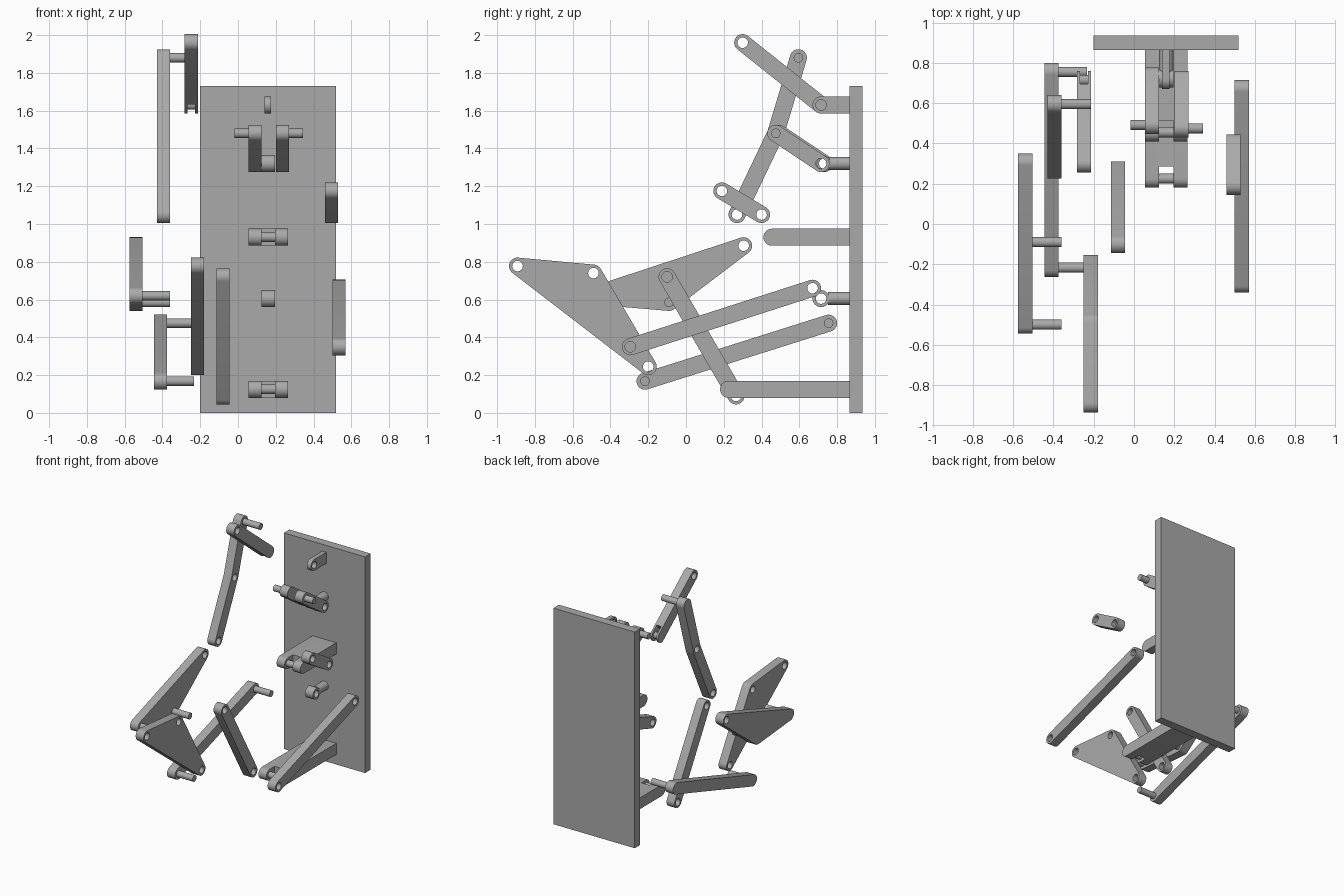
import bpy, bmesh
from math import pi, cos, sin, atan2
from mathutils import Matrix, Vector

old = bpy.data.objects.get("Cube")
if old:
    bpy.data.objects.remove(old, do_unlink=True)

grey = bpy.data.materials.new("plain grey")
grey.use_nodes = True
colour = (0.4, 0.4, 0.4, 1)
grey.diffuse_color = colour
grey.node_tree.nodes["Principled BSDF"].inputs["Base Color"].default_value = colour

R = 0.045       # rounded end radius of every bar
HOLE = 0.028
PIN = 0.025
THICK = 0.07
PLATE_Y = 0.865  # front face of the back plate


def finish(obj, name):
    obj.name = name
    obj.data.materials.clear()
    obj.data.materials.append(grey)
    bpy.ops.object.select_all(action='DESELECT')
    obj.select_set(True)
    bpy.context.view_layer.objects.active = obj
    bpy.ops.object.shade_smooth_by_angle(angle=pi / 6)
    return obj


def circle(c, r, n=32):
    return [(c[0] + r * cos(2 * pi * i / n), c[1] + r * sin(2 * pi * i / n)) for i in range(n)]


def outline(path, r):
    """Offset a counter-clockwise closed walk: arcs outside, mitres inside."""
    if len(path) == 1:
        return circle(path[0], r)
    pts = []
    for i, p in enumerate(path):
        p = Vector(p)
        d0 = p - Vector(path[i - 1])
        d1 = Vector(path[(i + 1) % len(path)]) - p
        a0 = atan2(d0.y, d0.x) - pi / 2
        turn = (atan2(d1.y, d1.x) - pi / 2 - a0 + 0.001) % (2 * pi) - 0.001
        if turn <= pi + 0.01:
            steps = max(3, int(turn / 0.18))
            for k in range(steps + 1):
                a = a0 + turn * k / steps
                pts.append((p.x + r * cos(a), p.y + r * sin(a)))
        else:
            half = (turn - 2 * pi) / 2
            a = a0 + half
            pts.append((p.x + r / cos(half) * cos(a), p.y + r / cos(half) * sin(a)))
    return pts


def bar(name, x, path, holes=(), width=THICK):
    """Flat rounded bar in the y-z plane, centred on x, with round holes."""
    curve = bpy.data.curves.new(name, 'CURVE')
    curve.dimensions = '2D'
    curve.fill_mode = 'BOTH'
    curve.extrude = width / 2
    for loop in [outline(path, R)] + [circle(h, HOLE, 24) for h in holes]:
        spline = curve.splines.new('POLY')
        spline.points.add(len(loop) - 1)
        for point, (u, v) in zip(spline.points, loop):
            point.co = (u, v, 0, 1)
        spline.use_cyclic_u = True
    obj = bpy.data.objects.new(name, curve)
    bpy.context.collection.objects.link(obj)
    bpy.ops.object.select_all(action='DESELECT')
    obj.select_set(True)
    bpy.context.view_layer.objects.active = obj
    bpy.ops.object.convert(target='MESH')
    obj = bpy.context.object
    bm = bmesh.new()
    bm.from_mesh(obj.data)
    bmesh.ops.remove_doubles(bm, verts=bm.verts, dist=0.0001)
    bmesh.ops.transform(bm, verts=bm.verts,
                        matrix=Matrix(((0, 0, 1, x), (1, 0, 0, 0), (0, 1, 0, 0), (0, 0, 0, 1))))
    bmesh.ops.recalc_face_normals(bm, faces=bm.faces)
    bm.to_mesh(obj.data)
    bm.free()
    return finish(obj, name)


def rod(name, start, end, r=PIN):
    a, b = Vector(start), Vector(end)
    bpy.ops.mesh.primitive_cylinder_add(vertices=32, radius=r, depth=(b - a).length,
                                        location=(a + b) / 2)
    obj = bpy.context.object
    obj.rotation_euler = (b - a).to_track_quat('Z', 'Y').to_euler()
    return finish(obj, name)


def pin(name, x0, x1, c):
    return rod(name, (x0, *c), (x1, *c))


def box(name, lo, hi):
    lo, hi = Vector(lo), Vector(hi)
    bpy.ops.mesh.primitive_cube_add(size=1, location=(lo + hi) / 2)
    obj = bpy.context.object
    obj.scale = hi - lo
    return finish(obj, name)


def cut_slot(obj, x, width, end, angle, depth):
    """Cut a fork slot into the bar end; angle points inward along the bar."""
    bpy.ops.mesh.primitive_cube_add(size=1)
    cutter = bpy.context.object
    cutter.hide_render = True
    length = depth + 0.1
    mid = (depth - 0.1) / 2
    cutter.location = (x, end[0] + mid * cos(angle), end[1] + mid * sin(angle))
    cutter.rotation_euler = (angle, 0, 0)
    cutter.scale = (width, length, 0.2)
    mod = obj.modifiers.new("slot", 'BOOLEAN')
    mod.operation = 'DIFFERENCE'
    mod.solver = 'EXACT'
    mod.object = cutter
    bpy.context.view_layer.objects.active = obj
    bpy.ops.object.modifier_apply(modifier=mod.name)
    bpy.data.objects.remove(cutter, do_unlink=True)
    finish(obj, obj.name)


# Back plate
box("back_plate", (-0.2, PLATE_Y, 0), (0.52, 0.935, 1.73))

# Forked brackets with a cross pin
for name, c in (("lower_bracket", (0.225, 0.125)), ("middle_bracket", (0.455, 0.93))):
    bracket = bar(name, 0.16, [c, (PLATE_Y, c[1])], width=0.21)
    cut_slot(bracket, 0.16, 0.07, c, 0, 0.06)
    pin(name + "_pin", 0.11, 0.21, c)

# Round-shafted eyes and the thin top lug
for name, c in (("lower_eye", (0.715, 0.605)), ("upper_eye", (0.722, 1.32))):
    bar(name, 0.16, [c], [c])
    rod(name + "_shaft", (0.16, 0.752, c[1]), (0.16, 0.88, c[1]), 0.035)
lug = (0.715, 1.63)
bar("top_lug", 0.158, [lug, (PLATE_Y, lug[1])], [lug], 0.036)

# Pair of crank arms with outward pins
for name, x, side, y in (("left_crank", 0.235, 1, 0.475), ("right_crank", 0.09, -1, 0.492)):
    top, low = (y, 1.48), (y + 0.24, 1.32)
    bar(name, x, [top, low], [low])
    pin(name + "_pin", x, x + side * 0.108, top)

# Bent rocker with pin
top, mid, low = (0.595, 1.88), (0.475, 1.48), (0.27, 1.05)
bar("bent_rocker", -0.395, [top, mid, low, mid], [mid, low])
pin("bent_rocker_pin", -0.395, -0.213, top)

# Forked upper link
top, low = (0.3, 1.96), lug
link = bar("forked_link", -0.248, [top, low], [top])
cut_slot(link, -0.248, 0.04, low, atan2(top[1] - low[1], top[0] - low[0]), 0.06)
pin("forked_link_pin", -0.275, -0.22, low)

# Plain two-hole links
for name, x, a, b in (("short_link", 0.495, (0.19, 1.175), (0.4, 1.05)),
                      ("long_link", 0.535, (-0.295, 0.35), (0.67, 0.66)),
                      ("middle_link", -0.08, (-0.1, 0.72), (0.265, 0.09))):
    bar(name, x, [a, b], [a, b])

# Long link with two pins
ends = [(-0.217, 0.168), (0.755, 0.475)]
bar("pinned_link", -0.41, ends)
for c in ends:
    pin("pinned_link_pin", -0.41, -0.233, c)

# Triangular plates
foot = [(-0.2, 0.245), (-0.49, 0.74), (-0.892, 0.777)]
bar("foot_plate", -0.215, foot, foot)
knee = [(0.305, 0.885), (-0.5, 0.62), (-0.09, 0.585)]
bar("knee_plate", -0.54, knee, knee[:1])
for c in knee[1:]:
    pin("knee_plate_pin", -0.54, -0.36, c)
